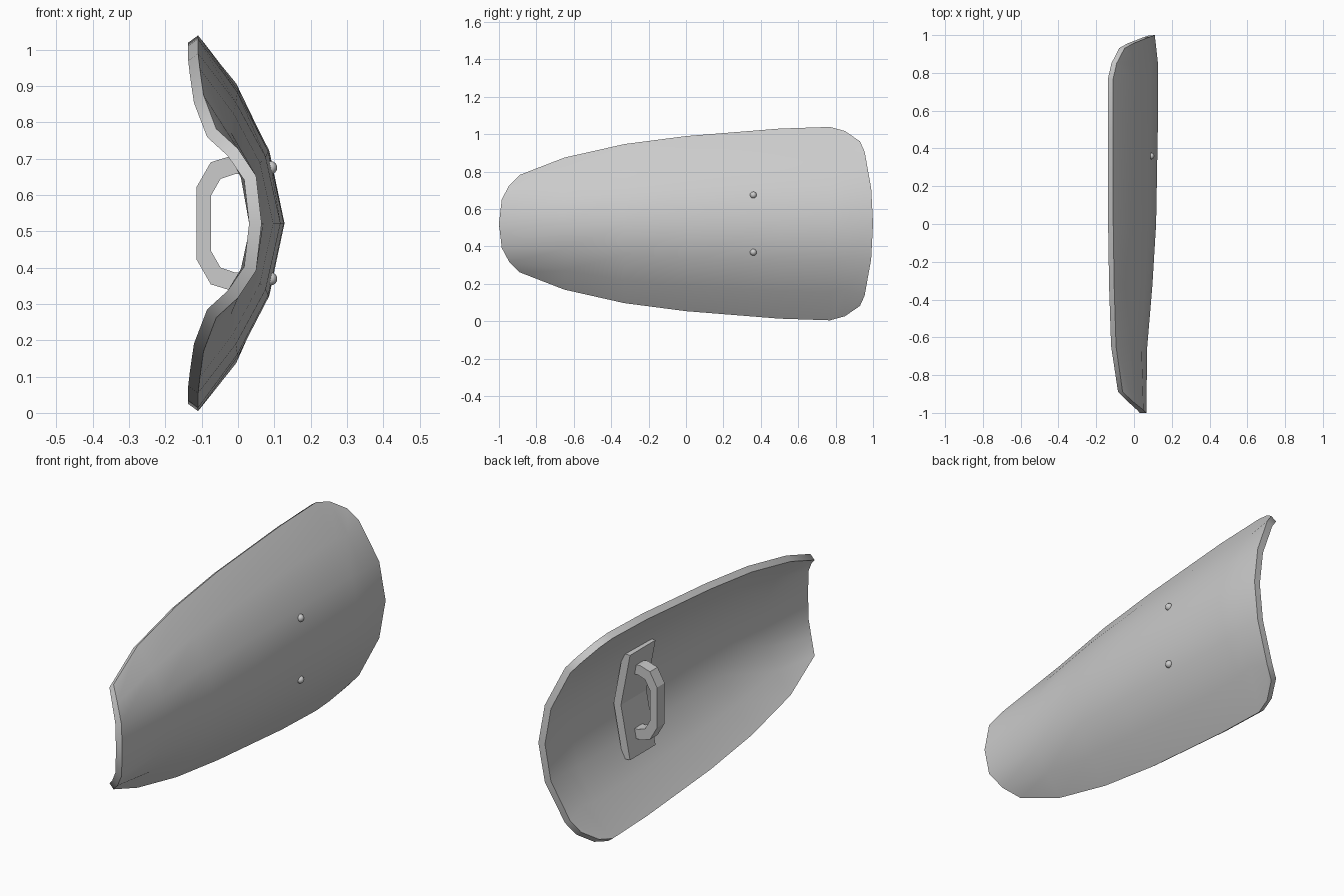
import bpy, bmesh, math

if "Cube" in bpy.data.objects:
    bpy.data.objects.remove(bpy.data.objects["Cube"])

ZC = 0.522   # height of the shield's long axis
YH = 0.36    # position of the grip along the shield


def make_object(name, verts, faces, smooth=None):
    mesh = bpy.data.meshes.new(name)
    mesh.from_pydata(verts, [], faces)
    bm = bmesh.new()
    bm.from_mesh(mesh)
    bmesh.ops.recalc_face_normals(bm, faces=bm.faces)
    bm.to_mesh(mesh)
    bm.free()
    obj = bpy.data.objects.new(name, mesh)
    bpy.context.collection.objects.link(obj)
    if smooth:
        bpy.ops.object.select_all(action='DESELECT')
        obj.select_set(True)
        bpy.context.view_layer.objects.active = obj
        bpy.ops.object.shade_smooth_by_angle(angle=math.radians(smooth))
    return obj


def strip(name, outer, inner, y0, y1):
    """Extrude the band between two (x, z) polylines along y."""
    loop = outer + inner[::-1]
    n, k = len(loop), len(outer)
    verts = [(x, y, ZC + z) for y in (y0, y1) for x, z in loop]
    faces = [(i, (i + 1) % n, (i + 1) % n + n, i + n) for i in range(n)]
    for i in range(k - 1):
        quad = (i, i + 1, n - 2 - i, n - 1 - i)
        faces += [quad, tuple(v + n for v in quad)]
    return make_object(name, verts, faces)


# Shield half rows of (x, y, half width), from ridge to rim
rows = [[(.065, -1, 0), (.05, -.985, .13), (0, -.945, .205), (-.06, -.89, .26)]]
for y, width, ridge, rim in [(-.65, .353, .07, -.095), (-.33, .425, .097, -.105),
                             (0, .468, .117, -.11), (.5, .508, .126, -.11),
                             (.77, .517, .128, -.11), (.85, .495, .127, -.092)]:
    rows.append([(ridge + (rim - ridge) * f, y, width * t)
                 for t, f in ((0, 0), (.39, .18), (.71, .54), (1, 1))])
rows.append([(.11, 1, 0), (.082, .99, .19), (-.005, .955, .385), (-.05, .93, .44)])

verts = []
for row in rows:
    full = [(x, y, -w) for x, y, w in row[:0:-1]] + row
    verts += [(x, y, ZC + z) for x, y, z in full]
faces = [(r * 7 + c, (r + 1) * 7 + c, (r + 1) * 7 + c + 1, r * 7 + c + 1)
         for r in range(len(rows) - 1) for c in range(6)]
shield = make_object("shield_body", verts, faces)
if shield.data.polygons[20].normal.x < 0:
    shield.data.flip_normals()
solid = shield.modifiers.new("thickness", 'SOLIDIFY')
solid.thickness = 0.034
solid.offset = -1
solid.use_even_offset = True
bpy.context.view_layer.objects.active = shield
shield.select_set(True)
bpy.ops.object.modifier_apply(modifier=solid.name)
bpy.ops.object.shade_smooth_by_angle(angle=math.radians(40))

# Bent backing plate behind the grip
plate = [(-.015, .26), (.035, 0), (-.015, -.26)]
strip("backing_plate", plate, [(x + .04, z) for x, z in plate], YH - .1, YH + .1)

# Grip band
half_out = [(.012, .18), (-.02, .185), (-.075, .168), (-.114, .1)]
half_in = [(.012, .135), (-.01, .135), (-.048, .122), (-.075, .075)]
mirrored = lambda pts: pts + [(x, -z) for x, z in reversed(pts)]
strip("grip", mirrored(half_out), mirrored(half_in), YH - .03, YH + .03)

# Rivets on the outer face
for side in (-1, 1):
    bpy.ops.mesh.primitive_uv_sphere_add(segments=12, ring_count=8, radius=.018,
                                         location=(.09, YH, ZC + side * .153))
    rivet = bpy.context.object
    rivet.name = "rivet_upper" if side > 0 else "rivet_lower"
    bpy.ops.object.shade_smooth_by_angle(angle=math.radians(60))
